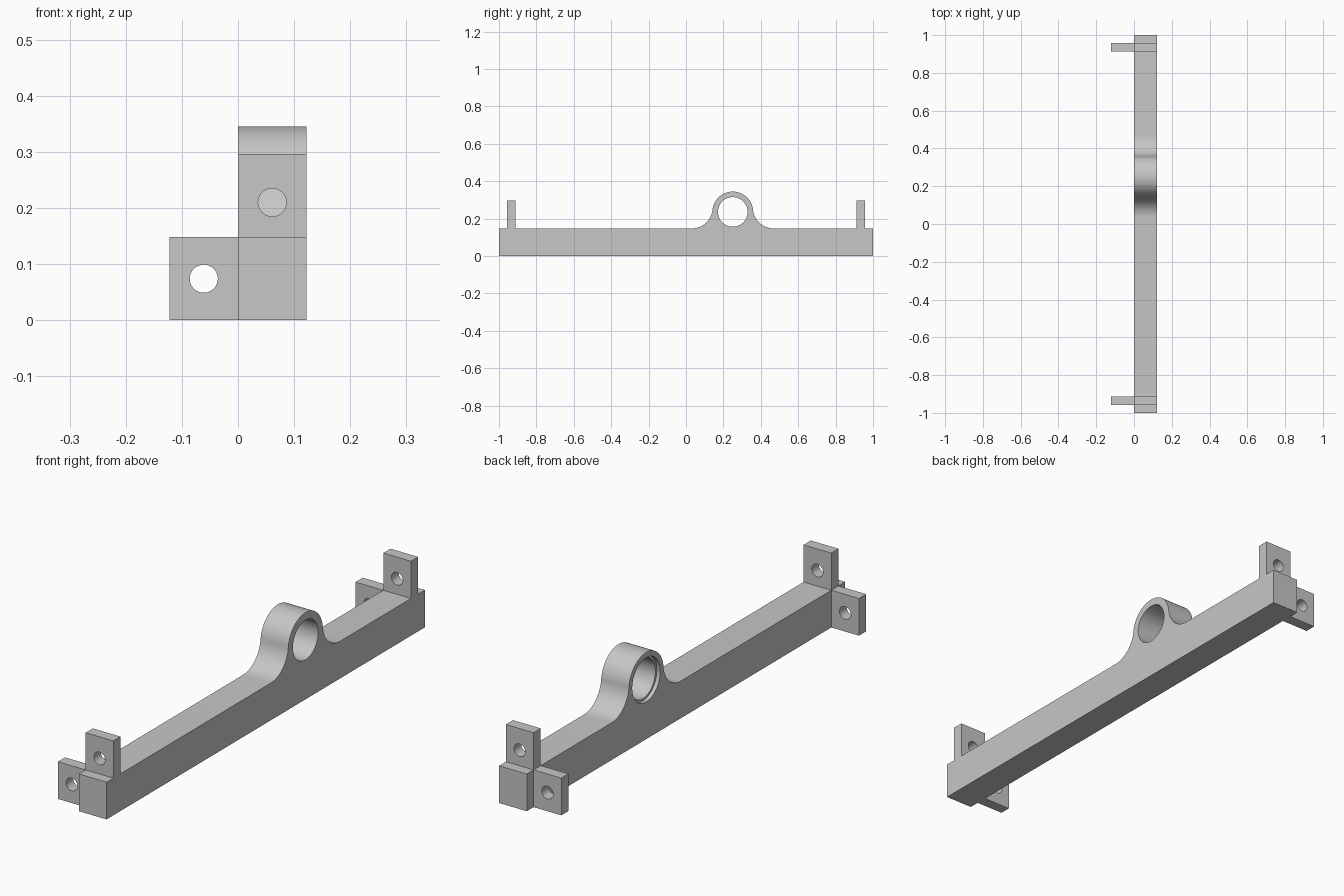
import bpy, bmesh
from math import pi, sin, cos, atan2, sqrt, radians
from mathutils import Matrix, Vector

cube = bpy.data.objects.get("Cube")
if cube:
    bpy.data.objects.remove(cube, do_unlink=True)

grey = bpy.data.materials.new("plain grey")
grey.use_nodes = True
colour = (0.57, 0.57, 0.57, 1)
grey.diffuse_color = colour
grey.node_tree.nodes["Principled BSDF"].inputs["Base Color"].default_value = colour

# Main sizes
WIDTH = 0.122
HEIGHT = 0.148
EYE_Y, EYE_Z, EYE_R = 0.25, 0.236, 0.109
BORE_R, RECESS_R, RECESS_DEPTH = 0.079, 0.088, 0.015
FILLET = 0.11
TAB_Y, TAB_THICK, TAB_HOLE = 0.935, 0.045, 0.025


def add_object(name, bm):
    bmesh.ops.recalc_face_normals(bm, faces=bm.faces)
    mesh = bpy.data.meshes.new(name)
    bm.to_mesh(mesh)
    bm.free()
    mesh.materials.append(grey)
    obj = bpy.data.objects.new(name, mesh)
    bpy.context.collection.objects.link(obj)
    return obj


def box(name, low, high):
    low, high = Vector(low), Vector(high)
    bm = bmesh.new()
    bmesh.ops.create_cube(bm, size=1, matrix=Matrix.Translation((low + high) / 2)
                          @ Matrix.Diagonal((*(high - low), 1)))
    return add_object(name, bm)


def drill(obj, centre, radius, depth, axis):
    """Cut a round hole along the axis and discard the cutter."""
    bm = bmesh.new()
    turn = Matrix.Rotation(pi / 2, 4, "Y" if axis == "X" else "X")
    bmesh.ops.create_cone(bm, cap_ends=True, segments=64, radius1=radius, radius2=radius,
                          depth=depth, matrix=Matrix.Translation(centre) @ turn)
    cutter = add_object("hole_cutter", bm)
    cutter.hide_render = True
    mod = obj.modifiers.new("hole", "BOOLEAN")
    mod.operation = "DIFFERENCE"
    mod.solver = "EXACT"
    mod.object = cutter
    select(obj)
    bpy.ops.object.modifier_apply(modifier=mod.name)
    bpy.data.objects.remove(cutter, do_unlink=True)


def select(obj):
    bpy.ops.object.select_all(action="DESELECT")
    obj.select_set(True)
    bpy.context.view_layer.objects.active = obj


def finish(obj):
    select(obj)
    bpy.ops.object.shade_smooth_by_angle(angle=radians(30))


def arc(y, z, radius, start, end, steps):
    angles = [start + (end - start) * i / steps for i in range(steps + 1)]
    return [(y + radius * cos(a), z + radius * sin(a)) for a in angles]


# Bar with a filleted eye: one side profile extruded across the width
fillet_z = HEIGHT + FILLET
rise = fillet_z - EYE_Z
reach = sqrt((EYE_R + FILLET) ** 2 - rise ** 2)
lean = atan2(rise, reach)
profile = [(-1, 0), (1, 0), (1, HEIGHT)]
profile += arc(EYE_Y + reach, fillet_z, FILLET, -pi / 2, lean - pi, 16)
profile += arc(EYE_Y, EYE_Z, EYE_R, lean, pi - lean, 40)[1:-1]
profile += arc(EYE_Y - reach, fillet_z, FILLET, -lean, -pi / 2, 16)
profile += [(-1, HEIGHT)]
bm = bmesh.new()
face = bm.faces.new([bm.verts.new((0, y, z)) for y, z in profile])
side = bmesh.ops.extrude_face_region(bm, geom=[face])
bmesh.ops.translate(bm, vec=(WIDTH, 0, 0),
                    verts=[v for v in side["geom"] if isinstance(v, bmesh.types.BMVert)])
bar = add_object("bar_with_eye", bm)

# Through bore and the shallow recess on its right face
drill(bar, (WIDTH / 2, EYE_Y, EYE_Z), BORE_R, 1, "X")
drill(bar, (0, EYE_Y, EYE_Z), RECESS_R, 2 * RECESS_DEPTH, "X")
finish(bar)

# Drilled mounting tabs at both ends, one upright and one sideways
for end, sign in (("front", -1), ("back", 1)):
    y0 = sign * TAB_Y - TAB_THICK / 2
    y1 = y0 + TAB_THICK
    upright = box(end + "_upper_tab", (0, y0, HEIGHT), (WIDTH, y1, 2 * HEIGHT))
    drill(upright, (WIDTH / 2, sign * TAB_Y, 0.21), TAB_HOLE, 0.2, "Y")
    finish(upright)
    sideways = box(end + "_side_tab", (-WIDTH, y0, 0), (0, y1, HEIGHT))
    drill(sideways, (-WIDTH / 2, sign * TAB_Y, HEIGHT / 2), TAB_HOLE, 0.2, "Y")
    finish(sideways)
